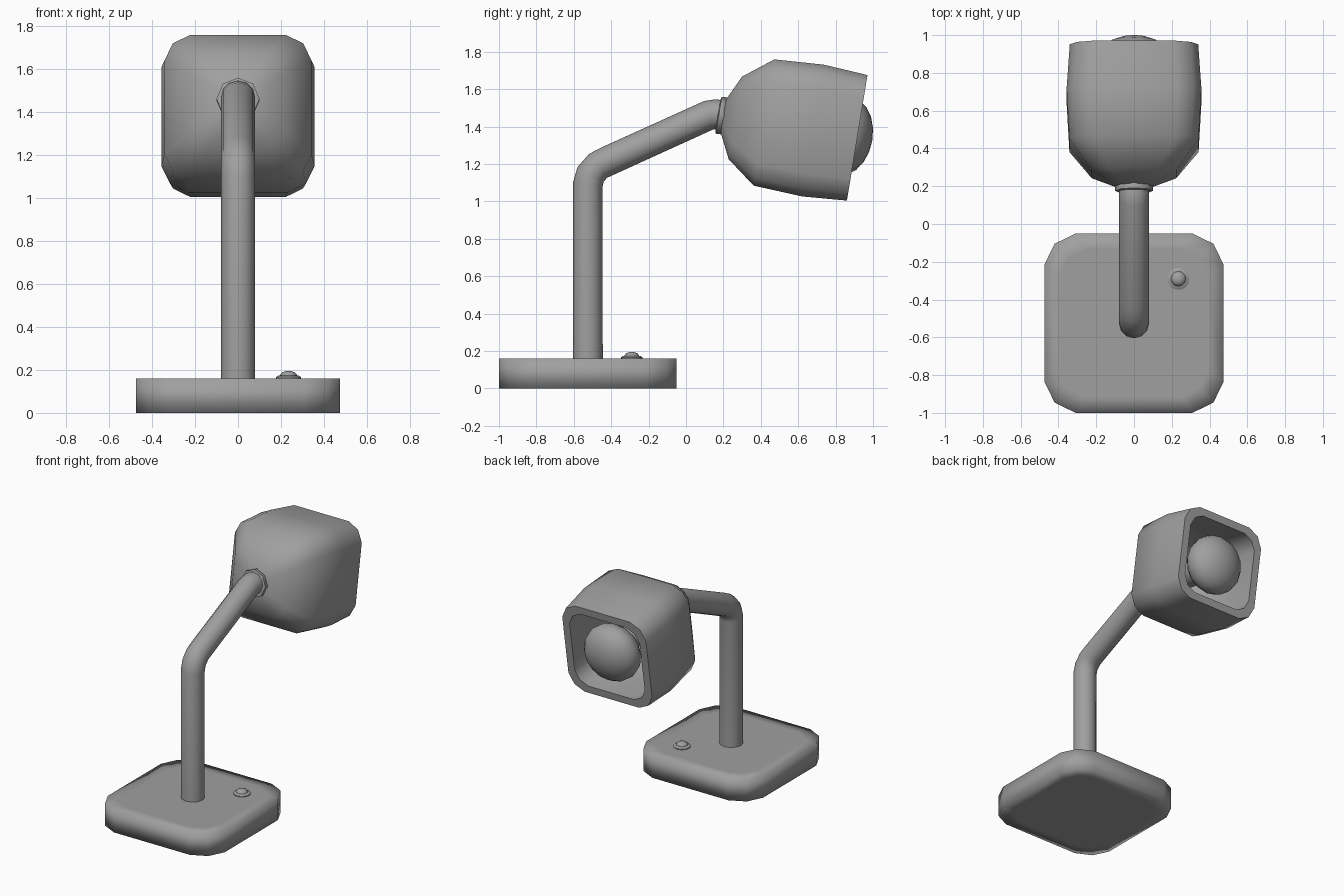
import bpy, bmesh, math
from mathutils import Vector

cube = bpy.data.objects.get("Cube")
if cube:
    bpy.data.objects.remove(cube, do_unlink=True)

GREY = (0.35, 0.35, 0.35, 1)
grey = bpy.data.materials.new("plain grey")
grey.use_nodes = True
grey.diffuse_color = GREY
grey.node_tree.nodes["Principled BSDF"].inputs["Base Color"].default_value = GREY


def rounded_square(half, flat=0.65, corner=0.885):
    """Square outline whose corners are cut in two steps."""
    pts = []
    for k in range(4):
        a = k * math.pi / 2
        c, s = round(math.cos(a)), round(math.sin(a))
        for x, y in ((1, -flat), (1, flat), (corner, corner)):
            pts.append(((x * c - y * s) * half, (x * s + y * c) * half))
    return pts


def circle(radius, sides):
    return [(radius * math.cos(2 * math.pi * i / sides),
             radius * math.sin(2 * math.pi * i / sides)) for i in range(sides)]


def finish(obj, angle=None):
    obj.data.materials.clear()
    obj.data.materials.append(grey)
    bpy.ops.object.select_all(action='DESELECT')
    obj.select_set(True)
    bpy.context.view_layer.objects.active = obj
    if angle is None:
        bpy.ops.object.shade_smooth()
    else:
        bpy.ops.object.shade_smooth_by_angle(angle=math.radians(angle))
    return obj


def loft(name, rings, location, tilt=0, angle=None):
    """Skin a list of (outline, height) rings and cap both ends."""
    bm = bmesh.new()
    loops = [[bm.verts.new((x, y, z)) for x, y in outline] for outline, z in rings]
    n = len(loops[0])
    for low, high in zip(loops, loops[1:]):
        for i in range(n):
            j = (i + 1) % n
            bm.faces.new((low[i], low[j], high[j], high[i]))
    bm.faces.new(loops[0])
    bm.faces.new(loops[-1])
    bmesh.ops.recalc_face_normals(bm, faces=bm.faces)
    mesh = bpy.data.meshes.new(name)
    bm.to_mesh(mesh)
    bm.free()
    obj = bpy.data.objects.new(name, mesh)
    bpy.context.collection.objects.link(obj)
    obj.location = location
    obj.rotation_euler.x = tilt
    return finish(obj, angle)


# Base slab with a softly shaded edge
slab = rounded_square(0.475)
inner = rounded_square(0.39)
loft("base", [(inner, 0), (slab, 0), (slab, 0.16), (inner, 0.16)], (0, -0.525, 0))

# Bent arm
path = [(-0.525, 0.1), (-0.525, 1.09), (-0.51, 1.145), (-0.47, 1.19),
        (-0.42, 1.215), (0.12, 1.46), (0.16, 1.466), (0.22, 1.455)]
curve = bpy.data.curves.new("arm", 'CURVE')
curve.dimensions = '3D'
curve.bevel_depth = 0.08
curve.bevel_resolution = 4
curve.use_fill_caps = True
spline = curve.splines.new('POLY')
spline.points.add(len(path) - 1)
for point, (y, z) in zip(spline.points, path):
    point.co = (0, y, z, 1)
arm = bpy.data.objects.new("arm", curve)
bpy.context.collection.objects.link(arm)
bpy.ops.object.select_all(action='DESELECT')
arm.select_set(True)
bpy.context.view_layer.objects.active = arm
bpy.ops.object.convert(target='MESH')
finish(bpy.context.view_layer.objects.active, 50)

# Lamp head: everything here is built along the tilted shade axis
TILT = -math.radians(99.3)
NECK = Vector((0, 0.2, 1.457))
AXIS = Vector((0, -math.sin(TILT), math.cos(TILT)))

loft("collar", [(circle(0.08, 8), -0.03), (circle(0.1, 8), -0.025),
                (circle(0.1, 8), 0.005), (circle(0.09, 8), 0.02)], NECK, TILT, 50)

outside = [(rounded_square(0.09, 0.5, 0.8), 0), (rounded_square(0.224, 0.6, 0.85), 0.065),
           (rounded_square(0.342), 0.22), (rounded_square(0.357), 0.485),
           (rounded_square(0.34), 0.725)]
inside = [(rounded_square(0.285), 0.725), (rounded_square(0.295), 0.485),
          (rounded_square(0.28), 0.24), (rounded_square(0.19), 0.11)]
loft("shade", outside + inside, NECK, TILT, 60)

loft("bulb_socket", [(circle(0.09, 12), 0.08), (circle(0.09, 12), 0.56)], NECK, TILT, 50)

bpy.ops.mesh.primitive_uv_sphere_add(segments=16, ring_count=10, radius=1,
                                     location=NECK + AXIS * 0.662, rotation=(TILT, 0, 0))
bulb = bpy.context.object
bulb.name = "bulb"
bulb.scale = (0.21, 0.21, 0.145)
finish(bulb)

# Switch: a low ring with a domed button
SWITCH = (0.235, -0.29, 0.16)
loft("switch_ring", [(circle(0.058, 16), -0.01), (circle(0.058, 16), 0.006),
                     (circle(0.046, 16), 0.014)], SWITCH, 0, 40)
loft("switch_button", [(circle(0.04, 12), 0), (circle(0.04, 12), 0.016),
                       (circle(0.03, 12), 0.028), (circle(0.014, 12), 0.034)], SWITCH)
